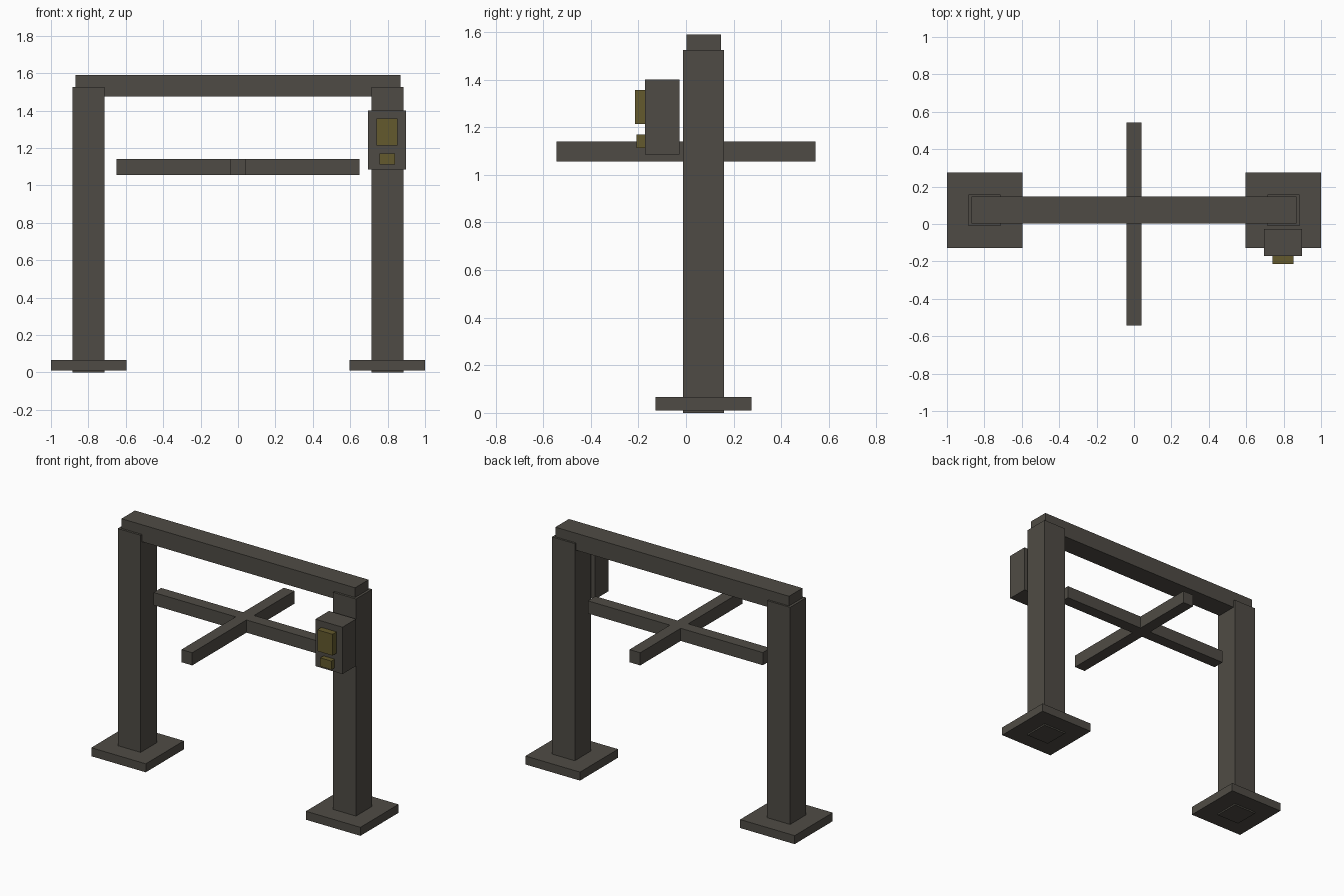
import bpy, bmesh

if "Cube" in bpy.data.objects:
    bpy.data.objects.remove(bpy.data.objects["Cube"])


def material(name, rgb):
    m = bpy.data.materials.new(name)
    m.diffuse_color = (*rgb, 1.0)
    m.use_nodes = True
    m.node_tree.nodes["Principled BSDF"].inputs["Base Color"].default_value = m.diffuse_color
    return m


DARK = material("dark_iron", (0.078, 0.071, 0.059))
OLIVE = material("olive_yellow", (0.127, 0.102, 0.026))


def prism(name, outline, z0, z1, mat):
    """Extrude a counter-clockwise xy outline from z0 to z1."""
    bm = bmesh.new()
    base = bm.faces.new([bm.verts.new((x, y, z0)) for x, y in outline])
    top = bmesh.ops.extrude_face_region(bm, geom=[base], use_keep_orig=True)["geom"]
    for v in top:
        if isinstance(v, bmesh.types.BMVert):
            v.co.z = z1
    bmesh.ops.recalc_face_normals(bm, faces=bm.faces)
    me = bpy.data.meshes.new(name)
    bm.to_mesh(me)
    bm.free()
    me.materials.append(mat)
    ob = bpy.data.objects.new(name, me)
    bpy.context.collection.objects.link(ob)
    return ob


def box(name, x, y, z, mat=DARK):
    return prism(name, [(x[0], y[0]), (x[1], y[0]), (x[1], y[1]), (x[0], y[1])],
                 z[0], z[1], mat)


# Posts and foot plates on both sides
for side, s in (("left", -1), ("right", 1)):
    box(side + "_post", sorted((s * 0.715, s * 0.885)), (-0.012, 0.159), (0, 1.525))
    box(side + "_foot_plate", sorted((s * 0.595, s * 1.0)), (-0.129, 0.275), (0.01, 0.067))

# Beam across the top
box("top_beam", (-0.868, 0.868), (0.003, 0.146), (1.476, 1.59))

# Turnstile cross: a long bar and a shorter one, joined flush
w, cy, lx, ly = 0.04, 0.073, 0.65, 0.543
a, b = cy - w, cy + w
cross = [(-w, -ly), (w, -ly), (w, a), (lx, a), (lx, b), (w, b),
         (w, ly), (-w, ly), (-w, b), (-lx, b), (-lx, a), (-w, a)]
prism("cross_bars", cross, 1.056, 1.141, DARK)

# Control box with two raised panels on its front
box("control_box", (0.695, 0.897), (-0.172, -0.028), (1.085, 1.40))
box("control_screen", (0.74, 0.853), (-0.215, -0.16), (1.214, 1.357), OLIVE)
box("control_button", (0.756, 0.839), (-0.207, -0.16), (1.112, 1.17), OLIVE)
